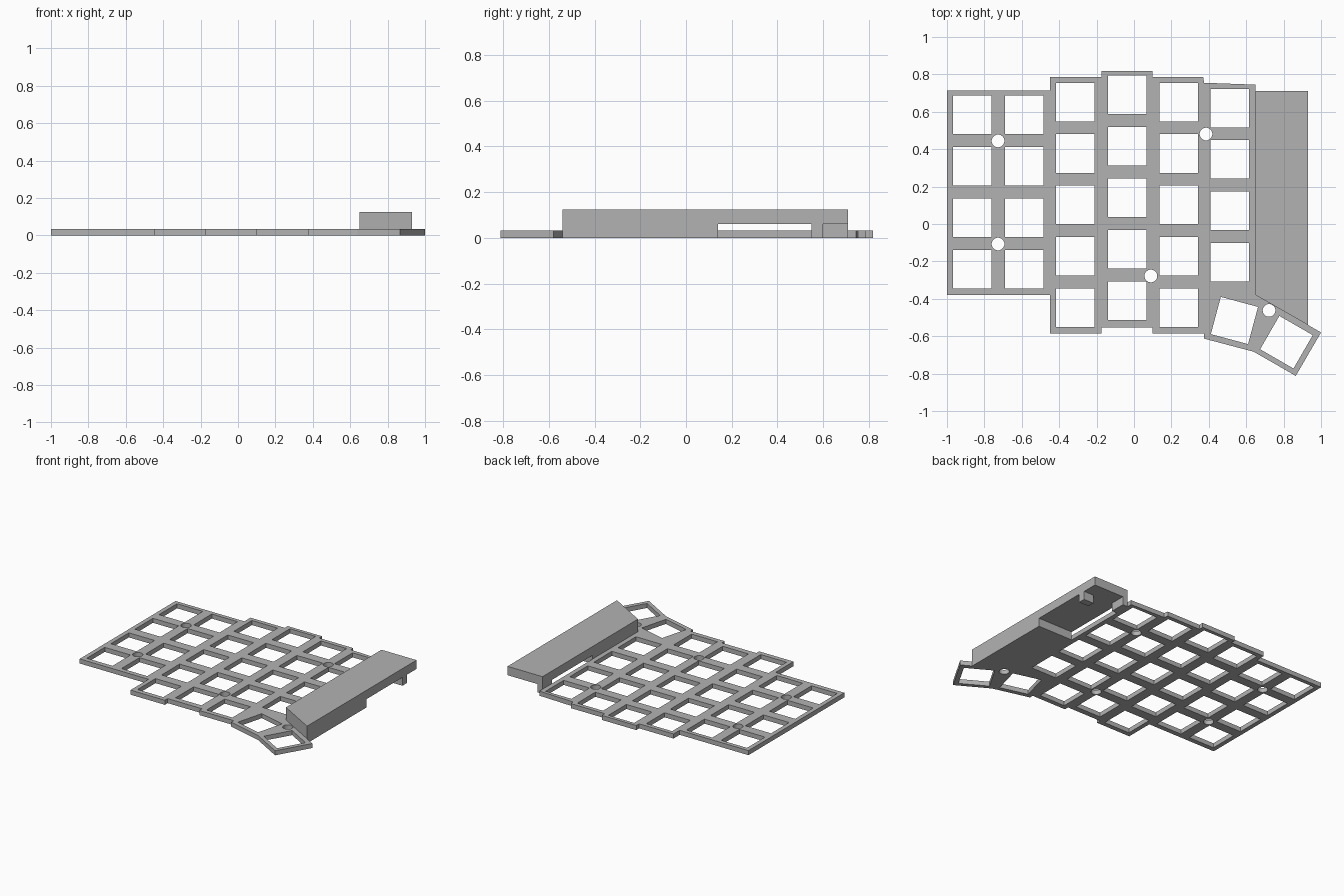
import bpy, bmesh
from math import cos, sin, pi, radians
from mathutils import Vector

if "Cube" in bpy.data.objects:
    bpy.data.objects.remove(bpy.data.objects["Cube"])

THICK = 0.033   # plate thickness
SHELF = 0.06    # underside of the raised cover
TOP = 0.124     # top of the cover
KEY = 0.103     # half width of a key opening
PITCH = 0.275   # key spacing

grey = bpy.data.materials.new("light_grey")
grey.use_nodes = True
colour = (0.45, 0.45, 0.45, 1)
grey.diffuse_color = colour
grey.node_tree.nodes["Principled BSDF"].inputs["Base Color"].default_value = colour


def add_object(name, mesh):
    mesh.materials.clear()
    mesh.materials.append(grey)
    obj = bpy.data.objects.new(name, mesh)
    bpy.context.collection.objects.link(obj)
    return obj


def square(x, y, angle=0):
    c, s = cos(radians(angle)) * KEY, sin(radians(angle)) * KEY
    return [(x + c * i - s * j, y + s * i + c * j)
            for i, j in ((-1, -1), (1, -1), (1, 1), (-1, 1))]


def circle(x, y, r=0.034, n=32):
    return [(x + r * cos(2 * pi * i / n), y + r * sin(2 * pi * i / n)) for i in range(n)]


def flat_sheet(name, loops, thick):
    """Filled outline with openings, standing on z = 0."""
    curve = bpy.data.curves.new(name + "_outline", "CURVE")
    curve.dimensions = "2D"
    curve.fill_mode = "BOTH"
    curve.extrude = thick / 2
    for loop in loops:
        spline = curve.splines.new("POLY")
        spline.points.add(len(loop) - 1)
        for p, (x, y) in zip(spline.points, loop):
            p.co = (x, y, 0, 1)
        spline.use_cyclic_u = True
    temp = bpy.data.objects.new(name + "_temp", curve)
    bpy.context.collection.objects.link(temp)
    graph = bpy.context.evaluated_depsgraph_get()
    mesh = bpy.data.meshes.new_from_object(temp.evaluated_get(graph))
    bpy.data.objects.remove(temp)
    for v in mesh.vertices:
        v.co.z += thick / 2
    bm = bmesh.new()
    bm.from_mesh(mesh)
    bmesh.ops.remove_doubles(bm, verts=bm.verts, dist=0.0001)
    bmesh.ops.recalc_face_normals(bm, faces=bm.faces)
    bm.to_mesh(mesh)
    bm.free()
    for p in mesh.polygons:
        p.use_smooth = False
    return add_object(name, mesh)


def box(name, x0, x1, y0, y1, z0, z1):
    bm = bmesh.new()
    bmesh.ops.create_cube(bm, size=1)
    for v in bm.verts:
        v.co = ((x0 + x1) / 2 + v.co.x * (x1 - x0),
                (y0 + y1) / 2 + v.co.y * (y1 - y0),
                (z0 + z1) / 2 + v.co.z * (z1 - z0))
    mesh = bpy.data.meshes.new(name)
    bm.to_mesh(mesh)
    bm.free()
    return add_object(name, mesh)


# Key plate: stepped column outline with an angled thumb cluster
outline = [(-1, -0.38), (-0.45, -0.38), (-0.45, -0.585), (-0.175, -0.585),
           (-0.175, -0.553), (0.1, -0.553), (0.1, -0.585), (0.375, -0.585),
           (0.375, -0.613), (0.64, -0.683), (0.865, -0.812), (1, -0.58),
           (0.65, -0.38), (0.65, 0.745), (0.375, 0.755), (0.37, 0.785),
           (0.1, 0.785), (0.1, 0.818), (-0.175, 0.818), (-0.175, 0.785),
           (-0.45, 0.785), (-0.45, 0.715), (-1, 0.715)]

# Key columns: x, y of the top key, number of keys
columns = [(-0.865, 0.583, 4), (-0.587, 0.583, 4), (-0.315, 0.652, 5),
           (-0.037, 0.69, 5), (0.238, 0.652, 5), (0.513, 0.62, 4)]
openings = [square(x, y - PITCH * i) for x, y, n in columns for i in range(n)]
openings += [square(0.537, -0.516, -15), square(0.815, -0.632, -30)]

# Round screw holes
screws = [(-0.727, 0.444), (-0.727, -0.107), (0.385, 0.481), (0.09, -0.278), (0.722, -0.462)]
openings += [circle(x, y) for x, y in screws]
flat_sheet("key_plate", [outline] + openings, THICK)

# Controller cover: stepped side profile, cut along the thumb cluster edge
profile = [(-0.8, 0), (0.14, 0), (0.14, SHELF), (0.71, SHELF), (0.71, TOP), (-0.8, TOP)]
bm = bmesh.new()
face = bm.faces.new([bm.verts.new((0.65, y, z)) for y, z in profile])
side = bmesh.ops.extrude_face_region(bm, geom=[face])["geom"]
bmesh.ops.translate(bm, vec=(0.28, 0, 0),
                    verts=[v for v in side if isinstance(v, bmesh.types.BMVert)])
bmesh.ops.recalc_face_normals(bm, faces=bm.faces)
cut = bmesh.ops.bisect_plane(bm, geom=bm.verts[:] + bm.edges[:] + bm.faces[:],
                             plane_co=(0.65, -0.38, 0), plane_no=Vector((-0.2, -0.35, 0)),
                             clear_outer=True)["geom_cut"]
bmesh.ops.contextual_create(bm, geom=[e for e in cut if isinstance(e, bmesh.types.BMEdge)])
bmesh.ops.recalc_face_normals(bm, faces=bm.faces)
cover_mesh = bpy.data.meshes.new("controller_cover")
bm.to_mesh(cover_mesh)
bm.free()
add_object("controller_cover", cover_mesh)

# Supports under the cover
box("outer_support", 0.85, 0.93, 0.55, 0.6, 0, SHELF)
box("inner_support", 0.65, 0.69, 0.6, 0.71, 0, SHELF)
